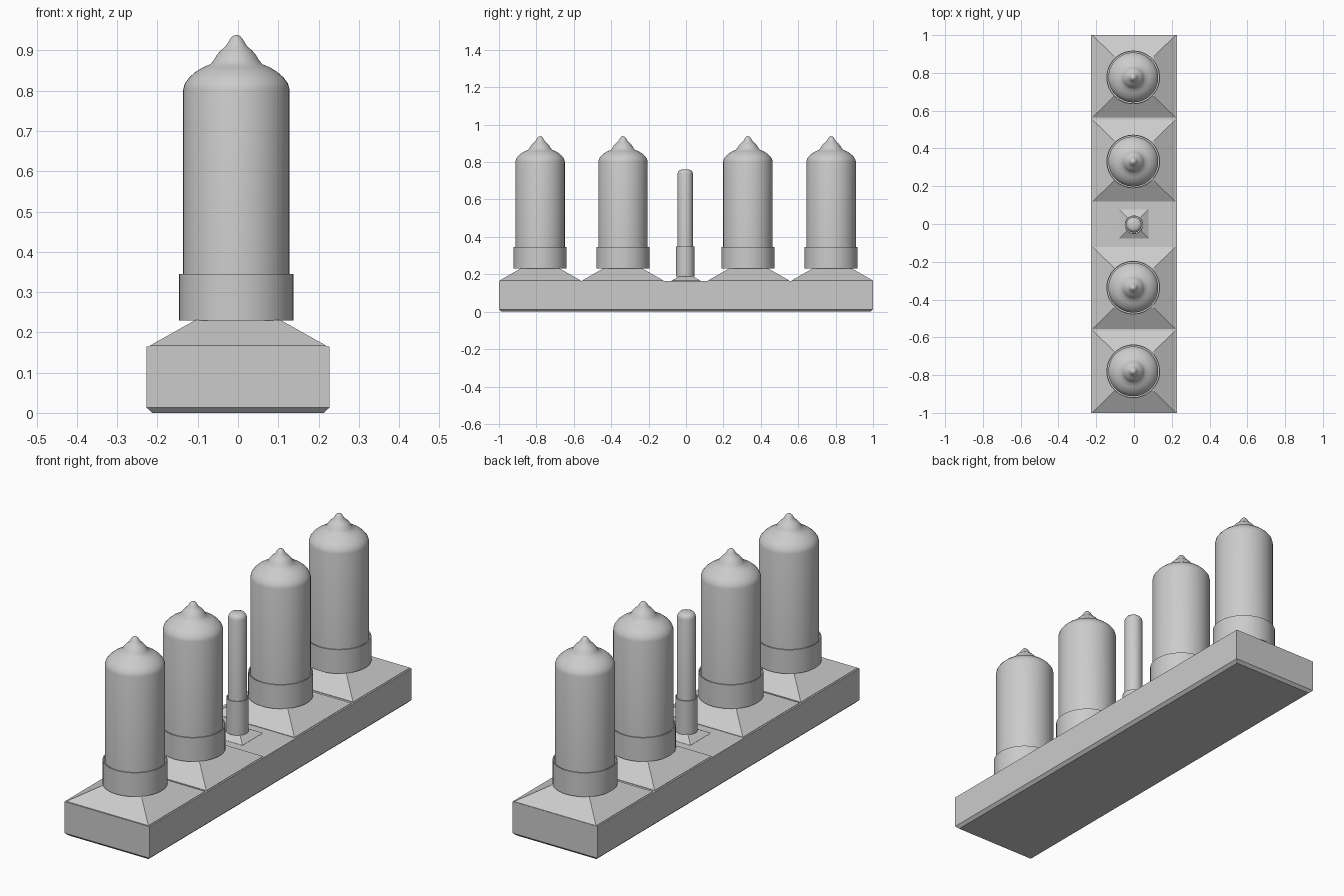
import bpy, bmesh, math

if "Cube" in bpy.data.objects:
    bpy.data.objects.remove(bpy.data.objects["Cube"])

CX = -0.004          # tubes sit a hair off the centre line


def make_object(name, bm, loc, smooth=False):
    bmesh.ops.recalc_face_normals(bm, faces=bm.faces)
    mesh = bpy.data.meshes.new(name)
    bm.to_mesh(mesh)
    bm.free()
    ob = bpy.data.objects.new(name, mesh)
    ob.location = loc
    bpy.context.collection.objects.link(ob)
    if smooth:
        bpy.ops.object.select_all(action='DESELECT')
        ob.select_set(True)
        bpy.context.view_layer.objects.active = ob
        bpy.ops.object.shade_smooth_by_angle(angle=math.radians(40))
    return ob


def loft(name, sections, loc=(0, 0, 0)):
    """Stack of rectangles (half x, half y, z), capped at both ends."""
    bm = bmesh.new()
    rings = [[bm.verts.new((sx * hx, sy * hy, z))
              for sx, sy in ((-1, -1), (1, -1), (1, 1), (-1, 1))]
             for hx, hy, z in sections]
    for a, b in zip(rings, rings[1:]):
        for i in range(4):
            j = (i + 1) % 4
            bm.faces.new((a[i], a[j], b[j], b[i]))
    bm.faces.new(rings[0][::-1])
    bm.faces.new(rings[-1])
    return make_object(name, bm, loc)


def lathe(name, profile, loc, steps=48):
    """Spin an (r, z) profile around z."""
    bm = bmesh.new()
    verts = [bm.verts.new((r, 0, z)) for r, z in profile]
    edges = [bm.edges.new(p) for p in zip(verts, verts[1:])]
    bmesh.ops.spin(bm, geom=verts + edges, cent=(0, 0, 0), axis=(0, 0, 1),
                   angle=2 * math.pi, steps=steps, use_duplicate=False)
    bmesh.ops.remove_doubles(bm, verts=bm.verts, dist=1e-5)
    return make_object(name, bm, loc, smooth=True)


def collar(name, r, wall, z0, z1, loc):
    """Thin open cup holding a tube."""
    return lathe(name, [(0, z0), (r, z0), (r, z1), (r - wall, z1),
                        (r - wall, z0 + 0.01), (0, z0 + 0.01)], loc)


# Base slab with a chamfered underside
loft("base", [(0.213, 0.987, 0), (0.227, 1, 0.013), (0.227, 1, 0.165)])

# Glass tube with rounded shoulder and pinched tip
tube_profile = [(0, 0.235), (0.132, 0.235), (0.132, 0.803), (0.128, 0.818),
                (0.117, 0.833), (0.101, 0.847), (0.083, 0.858), (0.064, 0.866),
                (0.056, 0.876), (0.049, 0.888), (0.039, 0.900), (0.029, 0.908),
                (0.022, 0.917), (0.016, 0.928), (0.009, 0.936), (0, 0.939)]

# Four large tubes, each on its own pyramid foot
for i, (foot_y, y) in enumerate(((-0.78, -0.78), (-0.338, -0.337),
                                 (0.335, 0.331), (0.782, 0.776)), 1):
    loft(f"tube_foot_{i}", [(0.219, 0.217, 0.16), (0.219, 0.217, 0.167),
                            (0.105, 0.105, 0.231)], (0, foot_y, 0))
    at = (CX, y, 0)
    collar(f"tube_collar_{i}", 0.142, 0.005, 0.23, 0.345, at)
    lathe(f"tube_{i}", tube_profile, at)

# Small centre lamp
loft("lamp_foot", [(0.078, 0.078, 0.16), (0.078, 0.078, 0.166),
                   (0.035, 0.035, 0.19)])
at = (0, -0.004, 0)
collar("lamp_collar", 0.049, 0.004, 0.187, 0.35, at)
lathe("lamp", [(0, 0.19), (0.041, 0.19), (0.041, 0.738), (0.038, 0.748),
               (0.031, 0.756), (0.02, 0.760), (0, 0.761)], at, 32)
